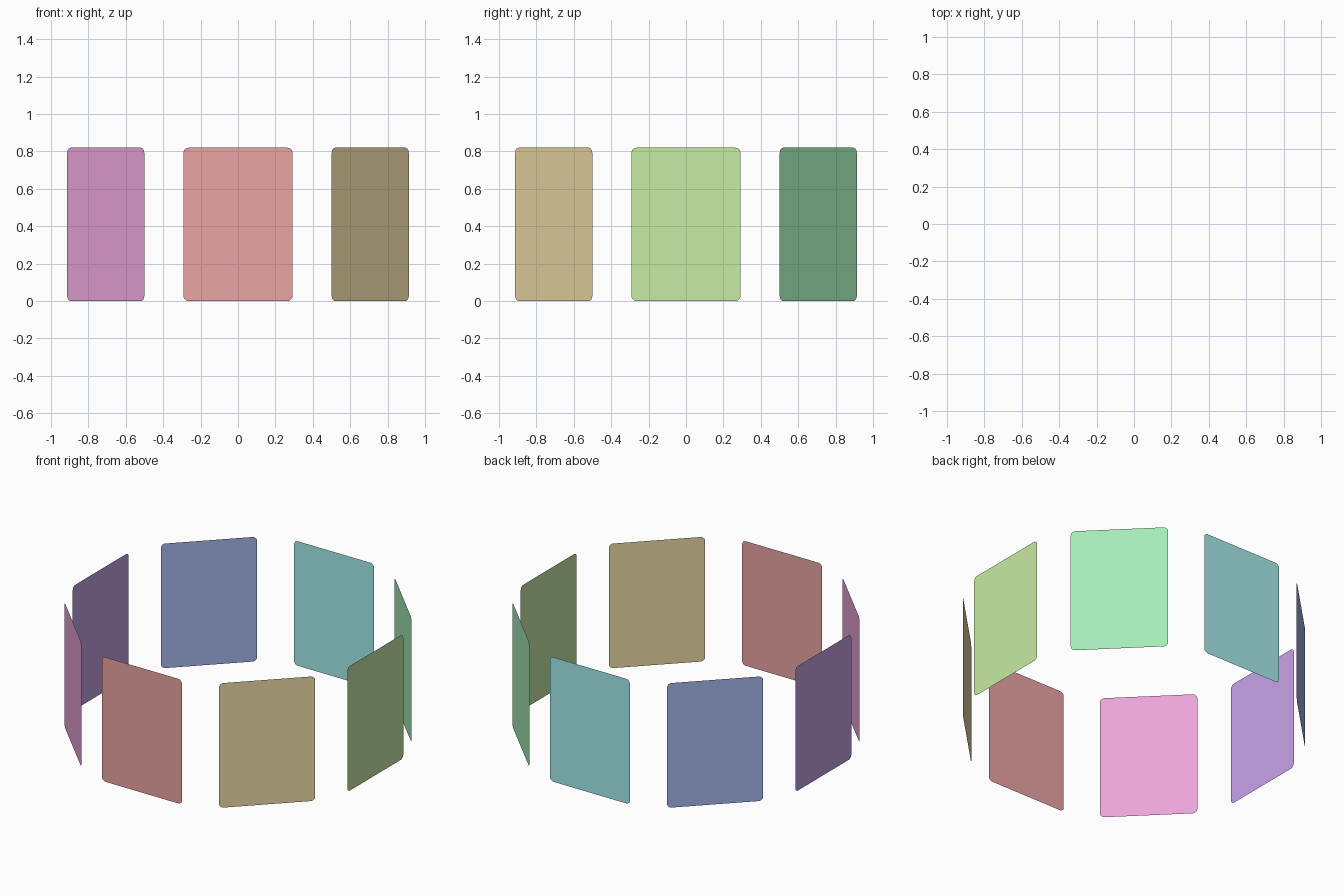
import bpy, bmesh, math
from mathutils import Color, Matrix

if "Cube" in bpy.data.objects:
    bpy.data.objects.remove(bpy.data.objects["Cube"])

COUNT, RADIUS = 8, 1.0
WIDTH, HEIGHT, CORNER = 0.583, 0.82, 0.028


def panel(index):
    angle = index * math.tau / COUNT

    # Flat upright sheet facing the front, with rounded corners
    bm = bmesh.new()
    w = WIDTH / 2
    corners = [(-w, 0), (w, 0), (w, HEIGHT), (-w, HEIGHT)]
    bm.faces.new([bm.verts.new((x, -RADIUS, z)) for x, z in corners])
    bmesh.ops.bevel(bm, geom=bm.verts[:], offset=CORNER, segments=6,
                    profile=0.5, affect='VERTICES')

    # Swing it to its place in the ring
    bm.transform(Matrix.Rotation(angle, 4, 'Z'))
    mesh = bpy.data.meshes.new(f"card_panel_{index + 1}")
    bm.to_mesh(mesh)
    bm.free()
    obj = bpy.data.objects.new(mesh.name, mesh)
    bpy.context.collection.objects.link(obj)

    # One pastel hue per panel, running round the colour wheel
    color = Color()
    color.hsv = (index / COUNT, 0.3, 0.92)
    mat = bpy.data.materials.new(f"pastel_{index + 1}")
    mat.diffuse_color = (*color.from_srgb_to_scene_linear(), 1)
    mat.use_nodes = True
    mat.node_tree.nodes["Principled BSDF"].inputs["Base Color"].default_value = mat.diffuse_color
    mesh.materials.append(mat)


for i in range(COUNT):
    panel(i)
